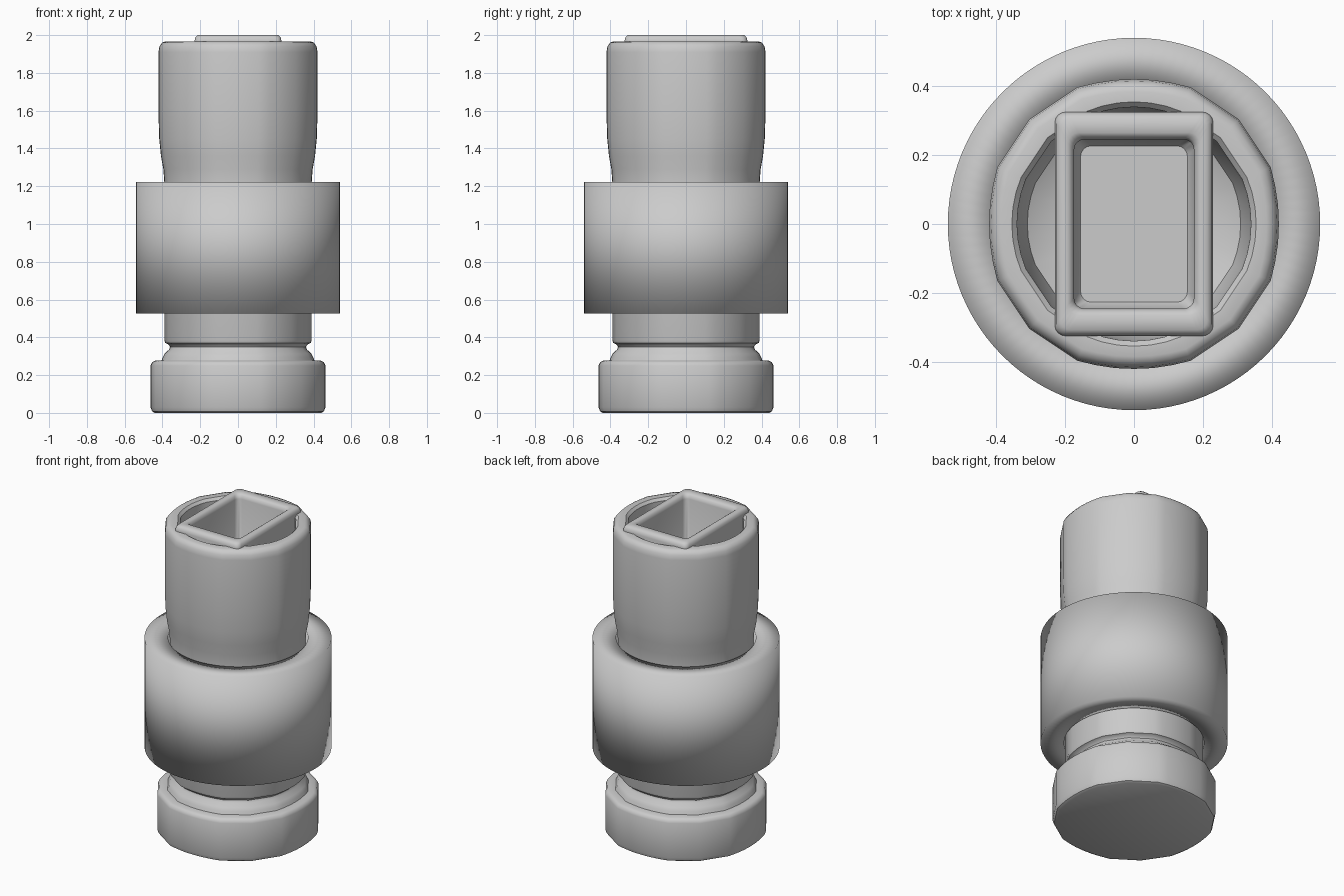
import bpy, bmesh
from math import radians, cos, sin, pi

if "Cube" in bpy.data.objects:
    bpy.data.objects.remove(bpy.data.objects["Cube"])


def finish(name, bm, angle):
    bmesh.ops.remove_doubles(bm, verts=bm.verts, dist=1e-5)
    bmesh.ops.recalc_face_normals(bm, faces=bm.faces)
    me = bpy.data.meshes.new(name)
    bm.to_mesh(me)
    bm.free()
    ob = bpy.data.objects.new(name, me)
    bpy.context.collection.objects.link(ob)
    bpy.ops.object.select_all(action='DESELECT')
    ob.select_set(True)
    bpy.context.view_layer.objects.active = ob
    bpy.ops.object.shade_smooth_by_angle(angle=radians(angle))
    return ob


def skin(name, loops, closed=False, angle=40):
    """Bridge a list of equally long point loops; cap the ends unless closed."""
    bm = bmesh.new()
    rings = [[bm.verts.new(p) for p in loop] for loop in loops]
    n = len(rings[0])
    pairs = list(zip(rings, rings[1:]))
    if closed:
        pairs.append((rings[-1], rings[0]))
    for a, b in pairs:
        for i in range(n):
            j = (i + 1) % n
            bm.faces.new((a[i], a[j], b[j], b[i]))
    if not closed:
        bm.faces.new(rings[0])
        bm.faces.new(rings[-1])
    return finish(name, bm, angle)


def round_rect(hx, hy, r, z, steps=4):
    pts = []
    for k, (sx, sy) in enumerate([(1, 1), (-1, 1), (-1, -1), (1, -1)]):
        for i in range(steps + 1):
            a = pi / 2 * (k + i / steps)
            pts.append((sx * (hx - r) + r * cos(a), sy * (hy - r) + r * sin(a), z))
    return pts


# faceted on the diagonals, rounded toward the four axes
directions = []
for q in range(4):
    for deg, f in [(0, 1), (7.5, 1.003), (15, 1.009), (22.5, 1.022), (45, 1.022),
                   (67.5, 1.022), (75, 1.009), (82.5, 1.003)]:
        directions.append((radians(deg + 90 * q), f))

# body: foot, groove, swelling upper barrel and hollow mouth
body = [(0.44, 0.0), (0.455, 0.008), (0.463, 0.03), (0.463, 0.25), (0.455, 0.268),
        (0.44, 0.276), (0.405, 0.278), (0.398, 0.295), (0.388, 0.315), (0.365, 0.335),
        (0.36, 0.35), (0.368, 0.362), (0.385, 0.37), (0.39, 0.385), (0.39, 1.22),
        (0.395, 1.29), (0.408, 1.36), (0.417, 1.45), (0.421, 1.58), (0.421, 1.91),
        (0.416, 1.94), (0.402, 1.96), (0.385, 1.966)]
inner = [(0.355, 1.966), (0.34, 1.95), (0.335, 1.55), (0.31, 1.45), (0.22, 1.4)]
loops = [[(r * f * cos(a), r * f * sin(a), z) for a, f in directions] for r, z in body]
loops += [[(r * cos(a), r * sin(a), z) for a, f in directions] for r, z in inner]
skin("body", loops)

# wide band around the middle
band = [(0.405, 0.525), (0.541, 0.525), (0.541, 1.222), (0.405, 1.222)]
ring = [2 * pi * i / 96 for i in range(96)]
skin("band", [[(r * cos(a), r * sin(a), z) for a in ring] for r, z in band], closed=True, angle=95)

# rectangular open tube standing in the mouth
tube = [(0.23, 0.325, 0.03, 1.38), (0.23, 0.325, 0.03, 1.97), (0.226, 0.321, 0.03, 1.988),
        (0.213, 0.308, 0.03, 2.0), (0.192, 0.265, 0.03, 2.0), (0.179, 0.252, 0.03, 1.99),
        (0.174, 0.246, 0.03, 1.97), (0.174, 0.246, 0.03, 1.5), (0.155, 0.227, 0.03, 1.47)]
skin("inner_tube", [round_rect(*t) for t in tube])
